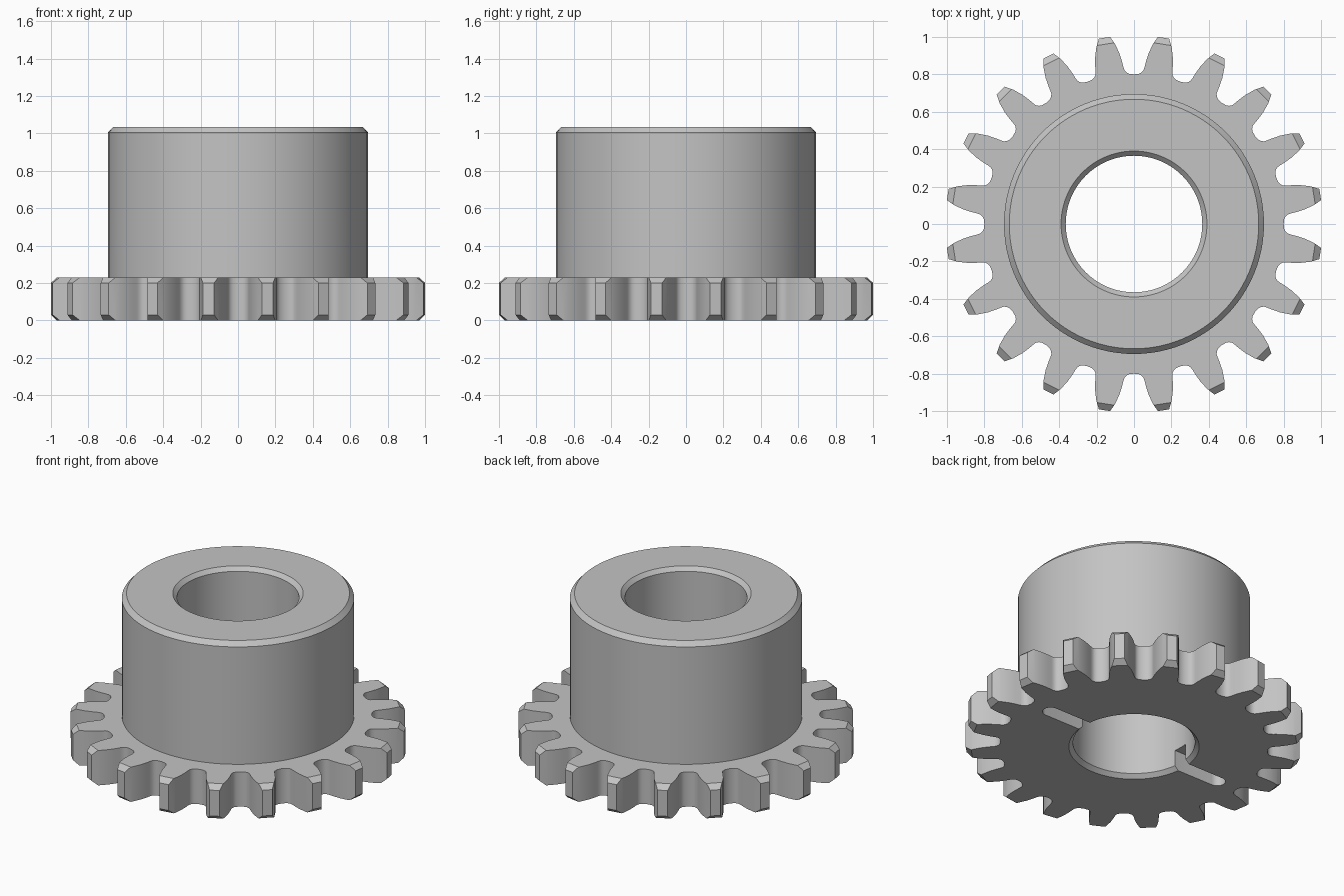
import bpy, bmesh, math

cube = bpy.data.objects.get("Cube")
if cube:
    bpy.data.objects.remove(cube, do_unlink=True)

steel = bpy.data.materials.new("plain grey steel")
steel.use_nodes = True
grey = (0.55, 0.55, 0.55, 1)
steel.diffuse_color = grey
steel.node_tree.nodes["Principled BSDF"].inputs["Base Color"].default_value = grey

TEETH = 20
PITCH = 2 * math.pi / TEETH
GEAR_H, HUB_H, CHAMFER = 0.23, 1.035, 0.03


def loft(name, rings):
    """Closed solid through equal-sized rings of points, bottom to top."""
    bm = bmesh.new()
    loops = [[bm.verts.new(p) for p in ring] for ring in rings]
    n = len(loops[0])
    for a, b in zip(loops, loops[1:]):
        for i in range(n):
            j = (i + 1) % n
            bm.faces.new((a[i], a[j], b[j], b[i]))
    bm.faces.new(loops[0][::-1])
    bm.faces.new(loops[-1])
    bmesh.ops.recalc_face_normals(bm, faces=bm.faces)
    mesh = bpy.data.meshes.new(name)
    bm.to_mesh(mesh)
    bm.free()
    mesh.materials.append(steel)
    ob = bpy.data.objects.new(name, mesh)
    bpy.context.collection.objects.link(ob)
    return ob


def prism(name, outline, z0, z1):
    return loft(name, [[(x, y, z) for x, y in outline] for z in (z0, z1)])


def lathe(name, profile, sides):
    angles = [2 * math.pi * i / sides for i in range(sides)]
    return loft(name, [[(r * math.cos(a), r * math.sin(a), z) for a in angles]
                       for r, z in profile])


def combine(target, tool, operation):
    mod = target.modifiers.new(tool.name, 'BOOLEAN')
    mod.operation, mod.object, mod.solver = operation, tool, 'EXACT'
    bpy.context.view_layer.objects.active = target
    bpy.ops.object.modifier_apply(modifier=mod.name)
    bpy.data.objects.remove(tool, do_unlink=True)


# Toothed wheel: one rounded valley, mirrored and repeated around the axis
half = [(0.025, 0.803), (0.04, 0.81), (0.051, 0.822), (0.057, 0.84),
        (0.063, 0.865), (0.077, 0.91), (0.10, 0.96), (0.135, 1.011)]
valley = [(-x, y) for x, y in reversed(half)] + [(0, 0.80)] + half
outline = []
for k in range(TEETH):
    c, s = math.cos(k * PITCH), math.sin(k * PITCH)
    outline += [(x * c + y * s, y * c - x * s) for x, y in valley]
gear = prism("toothed_gear_with_hub", outline, 0, GEAR_H)

# Chamfered blank trims every tooth tip with flat facets
tip = 1.008 / math.cos(PITCH / 2)
blank = lathe("blank", [(tip - 0.055, -0.02), (tip - 0.035, 0), (tip, CHAMFER),
                        (tip, GEAR_H - CHAMFER), (tip - 0.035, GEAR_H),
                        (tip - 0.055, GEAR_H + 0.02)], TEETH)
combine(gear, blank, 'INTERSECT')

# Hub with chamfered rim
hub = lathe("hub", [(0.695, 0.1), (0.695, HUB_H - CHAMFER), (0.667, HUB_H)], 96)
combine(gear, hub, 'UNION')

# Through bore, flared at both ends
bore = lathe("bore", [(0.40, -0.01), (0.365, 0.025), (0.365, HUB_H - 0.025),
                      (0.40, HUB_H + 0.01)], 96)
combine(gear, bore, 'DIFFERENCE')

# Round-ended drive slot across the underside
slot = []
for side in (1, -1):
    for i in range(13):
        a = math.pi * (i / 12 - 0.5)
        slot.append((side * (0.65 + 0.05 * math.cos(a)), side * 0.05 * math.sin(a)))
combine(gear, prism("slot", slot, -0.1, 0.13), 'DIFFERENCE')

# Smooth round walls, crisp edges
bpy.ops.object.select_all(action='DESELECT')
gear.select_set(True)
bpy.context.view_layer.objects.active = gear
bpy.ops.object.shade_smooth_by_angle(angle=math.radians(28))
